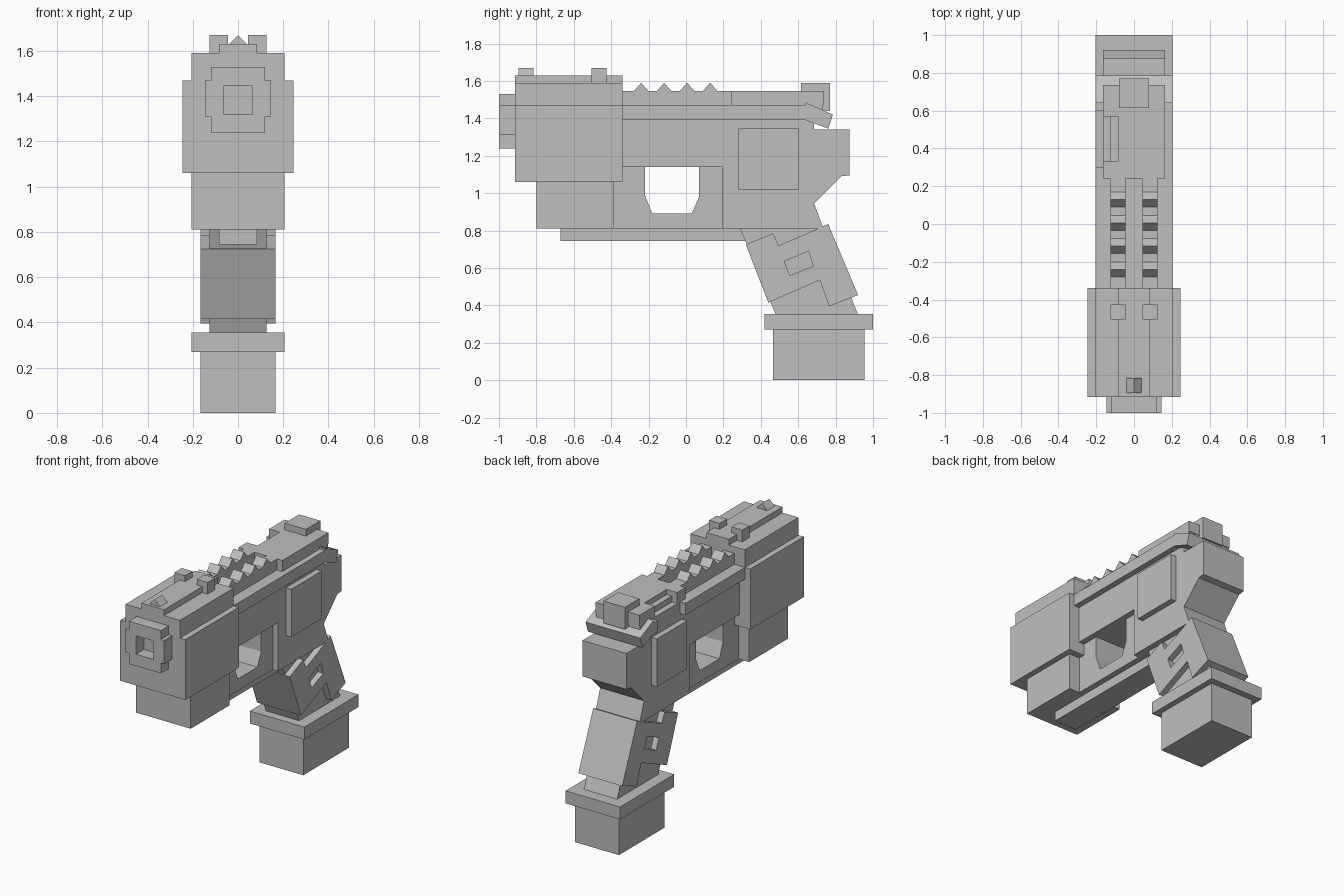
import bpy, bmesh
from mathutils import Vector

if "Cube" in bpy.data.objects:
    bpy.data.objects.remove(bpy.data.objects["Cube"])

grey = bpy.data.materials.new("plain_grey")
grey.use_nodes = True
COLOUR = (0.52, 0.52, 0.52, 1)
grey.diffuse_color = COLOUR
grey.node_tree.nodes["Principled BSDF"].inputs["Base Color"].default_value = COLOUR

# how a 2D profile (a, b) at depth d maps to space, per extrusion axis
PLACE = {
    "x": lambda a, b, d: Vector((d, a, b)),
    "y": lambda a, b, d: Vector((a, d, b)),
    "z": lambda a, b, d: Vector((a, b, d)),
}


def prism(name, axis, outline, lo, hi, hole=None):
    """Extrude a profile, optionally with a hole, from lo to hi along an axis."""
    place = PLACE[axis]
    bm = bmesh.new()
    edges = []
    for loop in [outline] + ([hole] if hole else []):
        vs = [bm.verts.new(place(a, b, lo)) for a, b in loop]
        edges += [bm.edges.new((vs[i - 1], vs[i])) for i in range(len(vs))]
    bmesh.ops.triangle_fill(bm, edges=edges, use_beauty=True)
    out = bmesh.ops.extrude_face_region(bm, geom=bm.faces[:])
    moved = [v for v in out["geom"] if isinstance(v, bmesh.types.BMVert)]
    bmesh.ops.translate(bm, verts=moved, vec=place(0, 0, hi - lo))
    bmesh.ops.recalc_face_normals(bm, faces=bm.faces[:])
    mesh = bpy.data.meshes.new(name)
    bm.to_mesh(mesh)
    bm.free()
    mesh.materials.append(grey)
    ob = bpy.data.objects.new(name, mesh)
    bpy.context.collection.objects.link(ob)
    return ob


def rect(a0, a1, b0, b1):
    return [(a0, b0), (a1, b0), (a1, b1), (a0, b1)]


def box(name, x, y, z):
    return prism(name, "x", rect(*y, *z), *x)


def wide(name, half, y, z):
    return box(name, (-half, half), y, z)


# Muzzle housing, barrel and sights
wide("muzzle_housing", 0.245, (-0.915, -0.34), (1.06, 1.47))
wide("muzzle_housing_top", 0.205, (-0.915, -0.34), (1.47, 1.59))
wide("sight_rib", 0.085, (-0.915, -0.34), (1.59, 1.63))
barrel = [(0.145, 1.31), (0.145, 1.47), (0.12, 1.47), (0.12, 1.53)]
low = [(0.12, 1.24), (0.12, 1.31)]
half = low + barrel
prism("barrel", "y", half + [(-x, z) for x, z in reversed(half)], -1, -0.915,
      rect(-0.065, 0.065, 1.32, 1.445))
prism("front_sight", "y", [(-0.04, 1.63), (0.04, 1.63), (0, 1.67)], -0.895, -0.815)

# Slide: side band with a port on the right, lower core and rear tail
port = [(-0.205, 0.6), (-0.165, 0.6), (-0.165, 0.3), (-0.205, 0.3)]
prism("slide_band", "z", [(-0.205, -0.34), (0.205, -0.34), (0.205, 0.64),
                          (-0.205, 0.64)] + port, 1.39, 1.47)
prism("slide_tail", "x", [(0.64, 1.485), (0.785, 1.42), (0.76, 1.345), (0.64, 1.39)],
      -0.205, 0.205)
wide("slide_core", 0.165, (0.62, 0.73), (1.39, 1.47))

# Raised rear of the slide with a stepped port
prism("slide_rear", "z", [(-0.165, 0.24), (0.165, 0.24), (0.165, 0.735), (-0.165, 0.735),
                          (-0.165, 0.57), (-0.085, 0.57), (-0.085, 0.33), (-0.165, 0.33)],
      1.47, 1.545)
box("port_step", (-0.125, -0.085), (0.33, 0.57), (1.47, 1.51))
wide("rear_block", 0.08, (0.615, 0.77), (1.44, 1.59))

# Toothed rails and rear sight posts on both sides
TEETH = [-0.24, -0.117, 0.006, 0.129]
for side, sign in (("left", 1), ("right", -1)):
    inner, outer = sorted((0.045 * sign, 0.125 * sign))
    profile = [(-0.34, 1.47), (0.24, 1.47), (0.24, 1.545)]
    for peak in reversed(TEETH):
        profile += [(peak + 0.04, 1.545), (peak, 1.59), (peak - 0.04, 1.545)]
    prism(side + "_toothed_rail", "x", profile + [(-0.34, 1.545)], inner, outer)
    box(side + "_rear_sight", (inner, outer), (-0.505, -0.425), (1.59, 1.67))
    plate = sorted((0.16 * sign, 0.205 * sign))
    box(side + "_side_plate", plate, (0.28, 0.605), (1.02, 1.345))

# Frame, trigger guard and lower front
wide("frame_upper", 0.165, (-0.34, 0.195), (1.14, 1.39))
prism("frame_rear", "x", [(0.195, 0.81), (0.735, 0.81), (0.685, 0.945), (0.83, 1.09),
                          (0.875, 1.095), (0.875, 1.34), (0.685, 1.34), (0.685, 1.39),
                          (0.195, 1.39)], -0.165, 0.165)
prism("trigger_guard", "x", [(-0.385, 1.14), (-0.22, 1.14), (-0.22, 0.99), (-0.18, 0.89),
                             (0.03, 0.89), (0.07, 0.98), (0.07, 1.14), (0.195, 1.14),
                             (0.195, 0.81), (-0.385, 0.81)], -0.125, 0.125)
wide("lower_front", 0.205, (-0.8, -0.385), (0.81, 1.06))
wide("bottom_rail", 0.085, (-0.67, 0.35), (0.745, 0.81))

# Slanted grip core with an outer notched shell
prism("grip_core", "x", [(0.29, 0.81), (0.735, 0.81), (0.92, 0.35), (0.48, 0.35)],
      -0.125, 0.125)
shell = [(0.32, 0.725), (0.465, 0.785), (0.495, 0.72), (0.615, 0.77), (0.76, 0.835),
         (0.92, 0.455), (0.765, 0.395), (0.715, 0.535), (0.59, 0.48), (0.44, 0.415)]
window = [(0.525, 0.635), (0.655, 0.69), (0.68, 0.61), (0.555, 0.56)]
prism("grip_shell", "x", shell, -0.165, 0.165, window)

# Magazine base
wide("magazine_flange", 0.205, (0.42, 1.0), (0.27, 0.355))
wide("magazine", 0.165, (0.465, 0.955), (0, 0.27))
